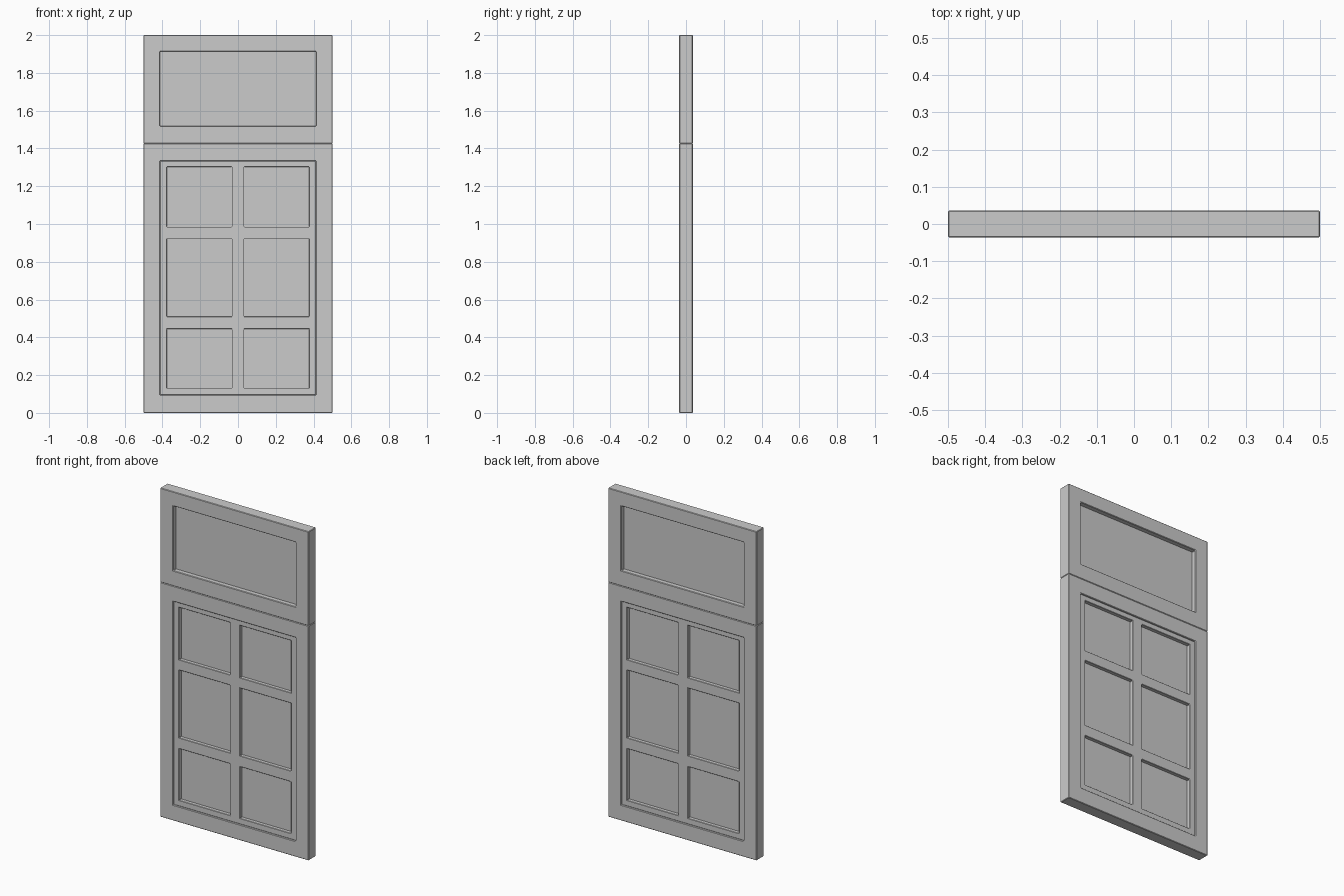
import bpy, bmesh

if "Cube" in bpy.data.objects:
    bpy.data.objects.remove(bpy.data.objects["Cube"])


def lattice(name, xs, zs, holes, depth, bevel):
    """Slab cut into cells by xs and zs, leaving the listed cells open."""
    bm = bmesh.new()
    grid = [[bm.verts.new((x, -depth / 2, z)) for z in zs] for x in xs]
    for i in range(len(xs) - 1):
        for j in range(len(zs) - 1):
            if (i, j) not in holes:
                bm.faces.new((grid[i][j], grid[i + 1][j],
                              grid[i + 1][j + 1], grid[i][j + 1]))
    front = bm.faces[:]
    back = bmesh.ops.extrude_face_region(bm, geom=front, use_keep_orig=True)["geom"]
    for v in back:
        if isinstance(v, bmesh.types.BMVert):
            v.co.y = depth / 2
    bmesh.ops.recalc_face_normals(bm, faces=bm.faces[:])
    mesh = bpy.data.meshes.new(name)
    bm.to_mesh(mesh)
    bm.free()
    ob = bpy.data.objects.new(name, mesh)
    bpy.context.collection.objects.link(ob)
    if bevel:
        mod = ob.modifiers.new("edge_softening", "BEVEL")
        mod.width = bevel
        mod.segments = 1
        mod.limit_method = "ANGLE"
    return ob


W, D = 0.5, 0.072       # half width and thickness of the frames
IN = 0.412              # half width of the openings
SPLIT = 1.427           # seam between upper and lower leaf
PANEL = 0.014           # thickness of the infill panels

# outer frames, upper and lower
lattice("upper_frame", [-W, -IN, IN, W], [SPLIT, 1.52, 1.913, 2.0], {(1, 1)}, D, 0.003)
lattice("lower_frame", [-W, -IN, IN, W], [0, 0.095, 1.333, SPLIT], {(1, 1)}, D, 0.003)

# window bars, set slightly back inside the lower frame
lattice("window_bars", [-IN, -0.377, -0.033, 0.033, 0.377, IN],
        [0.095, 0.13, 0.444, 0.51, 0.922, 0.985, 1.303, 1.333],
        {(i, j) for i in (1, 3) for j in (1, 3, 5)}, 0.058, 0.002)

# thin infill panels
lattice("upper_panel", [-IN, IN], [1.52, 1.913], set(), PANEL, 0)
for i, (x0, x1) in enumerate([(-0.377, -0.033), (0.033, 0.377)]):
    for j, (z0, z1) in enumerate([(0.13, 0.444), (0.51, 0.922), (0.985, 1.303)]):
        lattice(f"lower_pane_{i}_{j}", [x0, x1], [z0, z1], set(), PANEL, 0)
